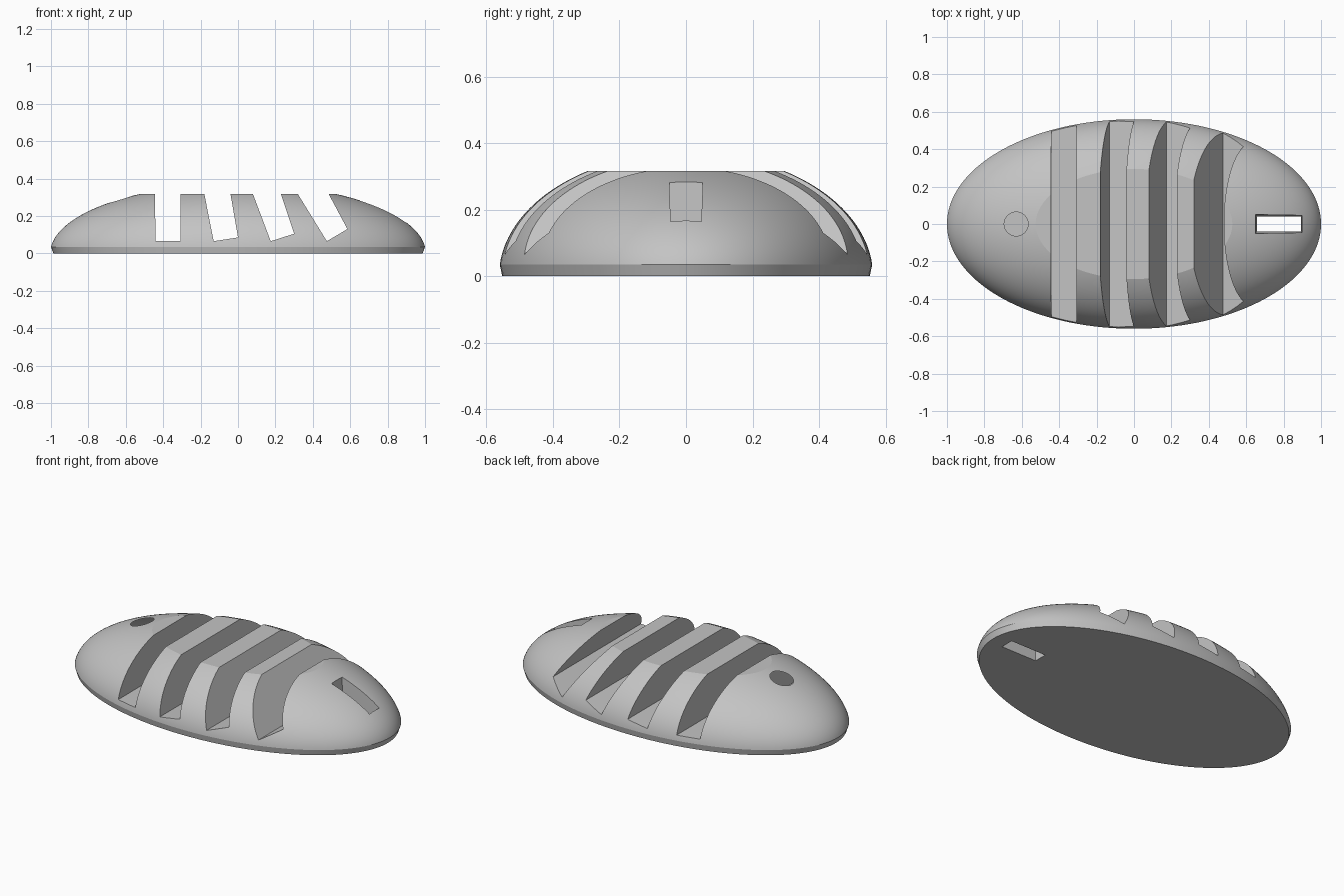
import bpy, bmesh, math

if "Cube" in bpy.data.objects:
    bpy.data.objects.remove(bpy.data.objects["Cube"], do_unlink=True)

grey = bpy.data.materials.new("plain grey")
grey.use_nodes = True
colour = (0.55, 0.55, 0.55, 1)
grey.diffuse_color = colour
grey.node_tree.nodes["Principled BSDF"].inputs["Base Color"].default_value = colour


def loft(name, rings):
    """Closed solid through a stack of matching vertex rings."""
    bm = bmesh.new()
    loops = [[bm.verts.new(p) for p in ring] for ring in rings]
    n = len(loops[0])
    for low, high in zip(loops, loops[1:]):
        for i in range(n):
            j = (i + 1) % n
            bm.faces.new((low[i], low[j], high[j], high[i]))
    bm.faces.new(loops[0][::-1])
    bm.faces.new(loops[-1])
    bmesh.ops.recalc_face_normals(bm, faces=bm.faces)
    mesh = bpy.data.meshes.new(name)
    bm.to_mesh(mesh)
    bm.free()
    mesh.materials.append(grey)
    obj = bpy.data.objects.new(name, mesh)
    bpy.context.collection.objects.link(obj)
    return obj


def ellipse(radius, z, count=144):
    angles = [2 * math.pi * i / count for i in range(count)]
    return [(radius * math.cos(a), 0.56 * radius * math.sin(a), z) for a in angles]


def rectangle(x0, x1, half, z):
    return [(x0, -half, z), (x1, -half, z), (x1, half, z), (x0, half, z)]


# Domed oval body with a tucked-in foot and a flat top
HEIGHT, TOP = 0.372, 0.317
start, end = math.asin(0.035 / HEIGHT), math.asin(TOP / HEIGHT)
rings = [ellipse(0.987, 0)]
steps = 34
for k in range(steps + 1):
    t = start + (end - start) * k / steps
    rings.append(ellipse(math.cos(t) / math.cos(start), HEIGHT * math.sin(t)))
body = loft("oval_body", rings)

cutters = []

# Four grooves, leaning further towards one end:
# top left, top right, floor left, floor right, floor right height
grooves = [
    (-0.445, -0.307, -0.44, -0.307, 0.065),
    (-0.18, -0.04, -0.13, 0.0, 0.085),
    (0.08, 0.23, 0.175, 0.30, 0.105),
    (0.32, 0.485, 0.475, 0.585, 0.13),
]
for tl, tr, fl, fr, zr in grooves:
    zl, up = 0.065, 0.45
    # carry the walls on past the flat top
    left = fl + (tl - fl) * (up - zl) / (TOP - zl)
    right = fr + (tr - fr) * (up - zr) / (TOP - zr)
    outline = [(left, up), (fl, zl), (fr, zr), (right, up)]
    cutters.append(loft("groove_cutter", [[(x, y, z) for x, z in outline] for y in (-0.7, 0.7)]))

# Through slot, slightly narrower at the bottom
cutters.append(loft("slot_cutter", [rectangle(0.66, 0.893, 0.038, -0.05),
                                    rectangle(0.65, 0.90, 0.051, 0.3)]))

# Round blind hole at the other end
hole = [(-0.63 + 0.064 * math.cos(math.tau * i / 48), 0.064 * math.sin(math.tau * i / 48))
        for i in range(48)]
cutters.append(loft("hole_cutter", [[(x, y, z) for x, y in hole] for z in (0.08, 0.5)]))

# Cut everything out of the body
bpy.ops.object.select_all(action="DESELECT")
body.select_set(True)
bpy.context.view_layer.objects.active = body
for cutter in cutters:
    cutter.hide_render = True
    cut = body.modifiers.new("cut", "BOOLEAN")
    cut.operation, cut.solver, cut.object = "DIFFERENCE", "EXACT", cutter
    bpy.ops.object.modifier_apply(modifier=cut.name)
    bpy.data.objects.remove(cutter, do_unlink=True)

bpy.ops.object.shade_smooth_by_angle(angle=math.radians(11))
